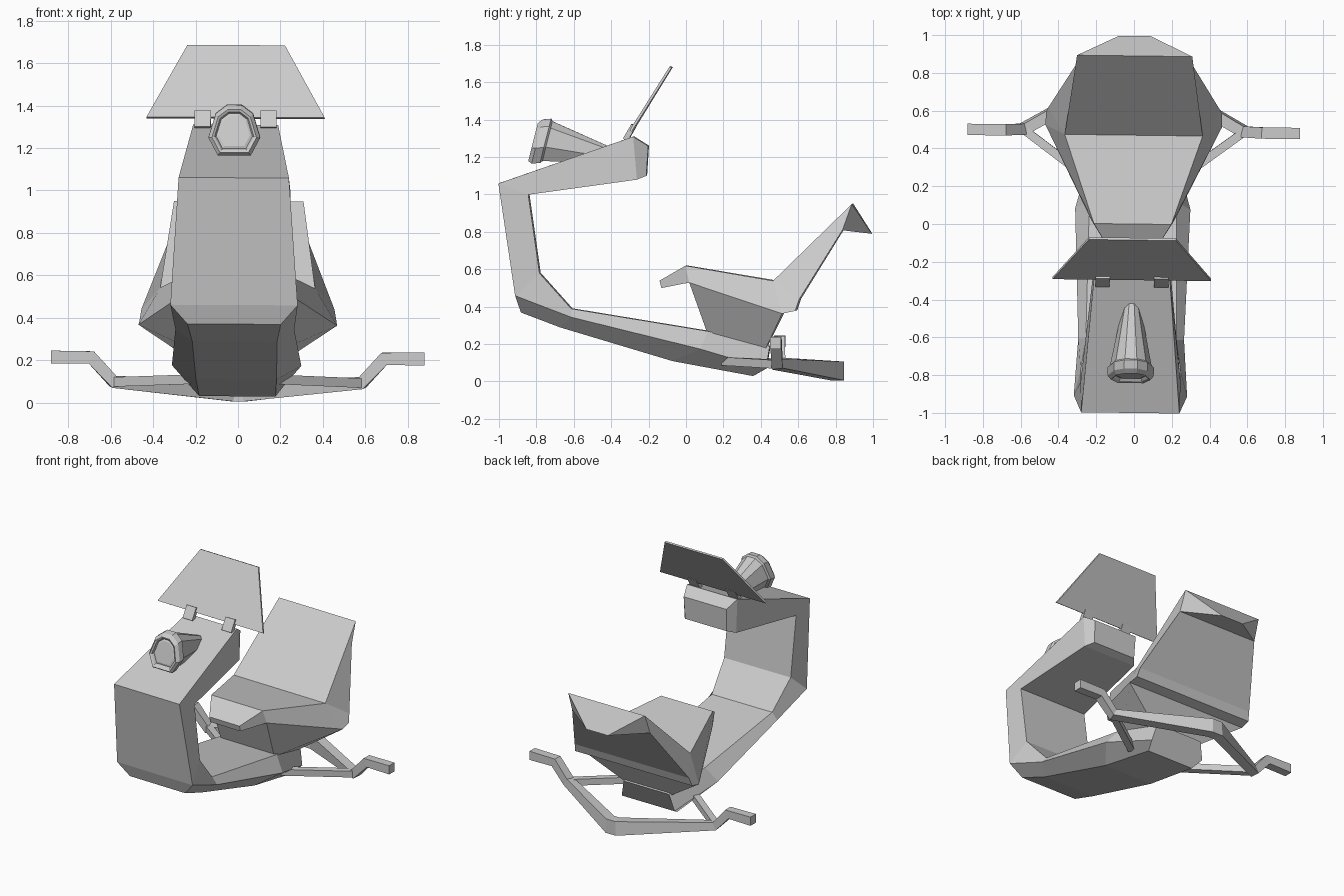
import bpy, bmesh
from mathutils import Vector

if "Cube" in bpy.data.objects:
    bpy.data.objects.remove(bpy.data.objects["Cube"])


def make(name, verts, faces):
    # the whole vehicle sits very slightly turned and rolled
    bm = bmesh.new()
    vs = [bm.verts.new((x + 0.0125 * y - 0.0075, y - 0.0125 * x, z - 0.005 * x))
          for x, y, z in verts]
    for f in faces:
        bm.faces.new([vs[i] for i in f])
    bmesh.ops.remove_doubles(bm, verts=bm.verts, dist=0.0005)
    bmesh.ops.recalc_face_normals(bm, faces=bm.faces)
    me = bpy.data.meshes.new(name)
    bm.to_mesh(me)
    bm.free()
    ob = bpy.data.objects.new(name, me)
    bpy.context.collection.objects.link(ob)
    return ob


def loft(name, rings):
    n = len(rings[0])
    verts = [v for r in rings for v in r]
    faces = [[k * n + i, k * n + (i + 1) % n, (k + 1) * n + (i + 1) % n, (k + 1) * n + i]
             for k in range(len(rings) - 1) for i in range(n)]
    faces += [list(range(n)), list(range(len(verts) - n, len(verts)))]
    return make(name, verts, faces)


def pairs(name, pts, loop, sides):
    # symmetric hull: points are (y, z, half width), loop runs round the middle
    n = len(pts)
    verts = [(-w, y, z) for y, z, w in pts] + [(w, y, z) for y, z, w in pts]
    faces = [[a, b, b + n, a + n] for a, b in zip(loop, loop[1:] + loop[:1])]
    faces += sides + [[i + n for i in s] for s in sides]
    return make(name, verts, faces)


def sweep(name, path, sizes):
    path = [Vector(p) for p in path]
    rings = []
    for i, (p, (w, h)) in enumerate(zip(path, sizes)):
        t = Vector((0, 0, 0))
        if i > 0:
            t += (p - path[i - 1]).normalized()
        if i < len(path) - 1:
            t += (path[i + 1] - p).normalized()
        t.normalize()
        a = Vector((0, 1, 0))
        a = (a - t * a.dot(t)).normalized() * w / 2
        b = t.cross(a.normalized()) * h / 2
        rings.append([p + a + b, p - a + b, p - a - b, p + a - b])
    return loft(name, rings)


# curved chassis: each station has outer, shoulder and inner (y, z, half width)
stations = [
    ((-.20, 1.26, .17), None, (-.21, 1.10, .165)),
    ((-.28, 1.31, .20), None, (-.26, 1.08, .205)),
    ((-1.0, 1.06, .26), None, (-.84, 1.00, .265)),
    ((-.91, .46, .30), None, (-.78, .58, .265)),
    ((-.88, .37, .22), (-.91, .46, .30), (-.78, .58, .265)),
    ((-.67, .29, .20), (-.61, .345, .28), (-.61, .39, .24)),
    ((-.07, .11, .19), (.08, .175, .305), (.12, .27, .23)),
    ((.36, .03, .18), (.43, .07, .21), (.45, .19, .18)),
]
rings = []
for a, m, b in stations:
    half = [a, m or a, b]
    rings.append([(w, y, z) for y, z, w in half] + [(-w, y, z) for y, z, w in half[::-1]])
loft("chassis", rings)

# seat with pedestal and backrest
seat = [(-.14, .54, .12), (0, .62, .205), (.47, .54, .365), (.89, .95, .305),
        (.995, .79, .085), (.84, .81, .31), (.61, .44, .455), (.59, .38, .465),
        (.52, .365, .468), (.02, .53, .22), (-.13, .50, .12), (.12, .25, .21),
        (.43, .18, .19)]
pairs("seat", seat, [0, 1, 2, 3, 4, 5, 6, 7, 8, 12, 11, 9, 10],
      [[0, 1, 9, 10], [1, 2, 8, 9], [2, 3, 5, 6], [2, 6, 7, 8], [3, 4, 5], [8, 9, 11, 12]])

# windshield
pairs("windshield", [(-.297, 1.345, .42), (-.085, 1.685, .23), (-.073, 1.68, .23), (-.285, 1.338, .42)],
      [0, 1, 2, 3], [[0, 1, 2, 3]])

# windshield clips
for s, side in ((-1, "left"), (1, "right")):
    prof = [(-.335, 1.30), (-.29, 1.377), (-.265, 1.365), (-.31, 1.285)]
    loft("windshield_clip_" + side, [[(s * .155 + d, y, z) for y, z in prof] for d in (-.038, .038)])

# headlight: eight-sided tapered housing, rim and recessed lens
half = [(.035, .118), (.088, .078), (.122, -.035), (.078, -.118)]
octo = half + [(-x, h) for x, h in half[::-1]]


def lamp_ring(y, cz, s):
    return [(x * s, y + .25 * h * s, cz + h * s) for x, h in octo]


loft("headlight", [lamp_ring(*r) for r in (
    (-.43, 1.215, .38), (-.74, 1.285, .90), (-.75, 1.287, 1.0), (-.795, 1.283, 1.0),
    (-.817, 1.28, .86), (-.81, 1.28, .76), (-.795, 1.28, .70), (-.80, 1.28, .60))])

# foot bar: V-shaped tube with a peg at each end
right = [(.88, .49, .21), (.69, .49, .21), (.585, .495, .095)]
sizes = [(.06, .062), (.06, .062), (.06, .055)]
sweep("foot_bar",
      right + [(.03, .81, .056), (-.03, .81, .056)] + [(-x, y, z) for x, y, z in right[::-1]],
      sizes + [(.07, .10), (.07, .10)] + sizes[::-1])

# struts from the foot bar to the chassis
for s, side in ((-1, "left"), (1, "right")):
    sweep("foot_strut_" + side, [(s * .585, .495, .095), (s * .2, .21, .11)], [(.045, .045)] * 2)
